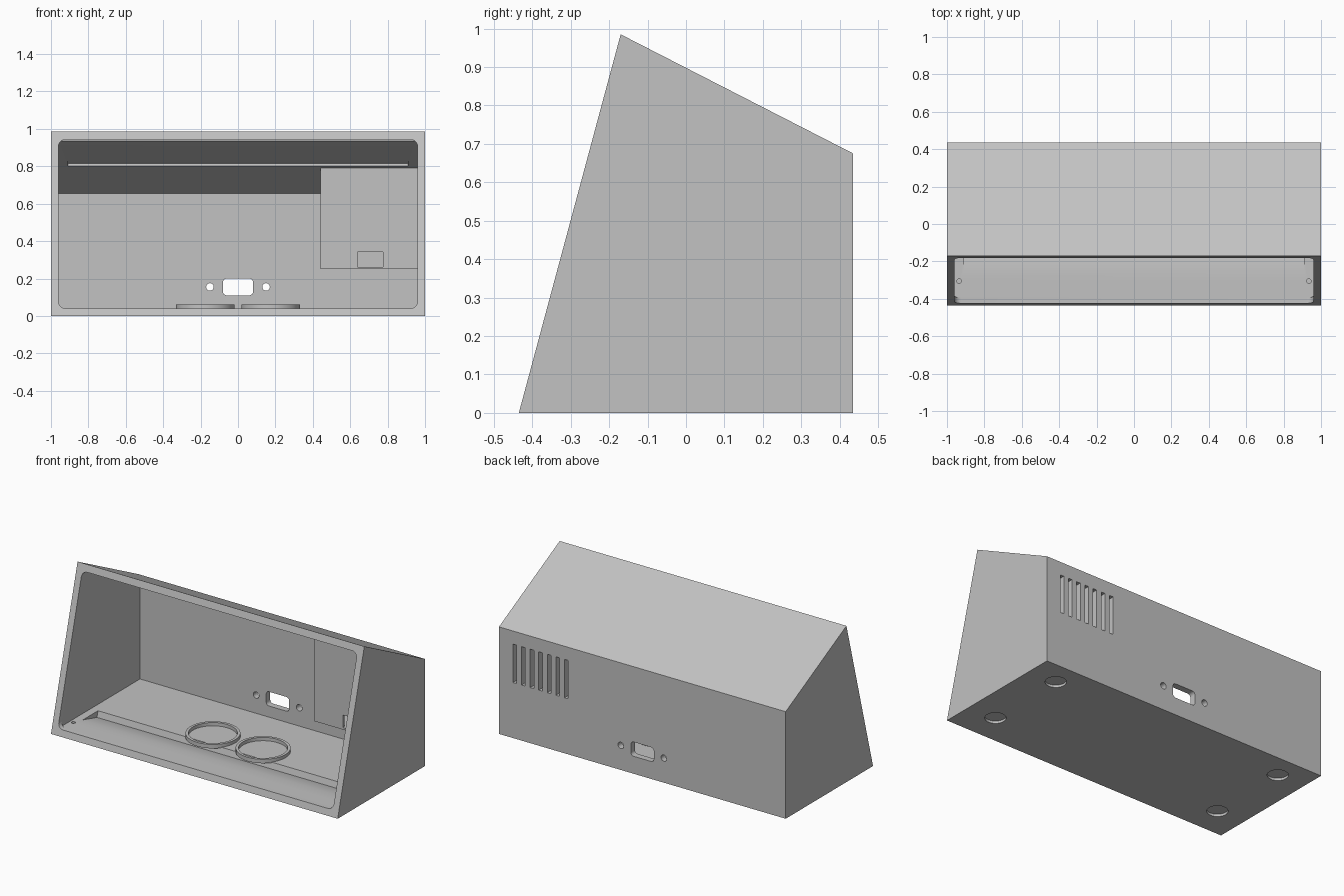
import bpy, bmesh, math
from mathutils import Matrix, Vector

cube = bpy.data.objects.get("Cube")
if cube:
    bpy.data.objects.remove(cube, do_unlink=True)

grey = bpy.data.materials.new("light_grey")
grey.use_nodes = True
GREY = (0.54, 0.54, 0.54, 1)
grey.diffuse_color = GREY
grey.node_tree.nodes["Principled BSDF"].inputs["Base Color"].default_value = GREY


def finish(name, bm):
    bmesh.ops.recalc_face_normals(bm, faces=bm.faces)
    mesh = bpy.data.meshes.new(name)
    bm.to_mesh(mesh)
    bm.free()
    mesh.materials.append(grey)
    obj = bpy.data.objects.new(name, mesh)
    bpy.context.collection.objects.link(obj)
    return obj


def loft(name, start, end):
    """Closed solid between two matching outlines."""
    bm = bmesh.new()
    a = [bm.verts.new(p) for p in start]
    b = [bm.verts.new(p) for p in end]
    bm.faces.new(a)
    bm.faces.new(b)
    for i in range(len(a)):
        j = (i + 1) % len(a)
        bm.faces.new((a[i], a[j], b[j], b[i]))
    return finish(name, bm)


def prism(name, profile, x0, x1):
    return loft(name, [(x0, y, z) for y, z in profile], [(x1, y, z) for y, z in profile])


def box(name, x0, x1, y0, y1, z0, z1):
    return prism(name, [(y0, z0), (y1, z0), (y1, z1), (y0, z1)], x0, x1)


def cylinder(name, radius, height, centre, along_y=False):
    bm = bmesh.new()
    turn = Matrix.Rotation(math.pi / 2 if along_y else 0, 4, "X")
    bmesh.ops.create_cone(bm, cap_ends=True, segments=48, radius1=radius, radius2=radius,
                          depth=height, matrix=Matrix.Translation(centre) @ turn)
    return finish(name, bm)


def rounded(x0, x1, z0, z1, r, steps=6):
    """Rounded rectangle outline in x and z."""
    corners = [(x1 - r, z1 - r), (x0 + r, z1 - r), (x0 + r, z0 + r), (x1 - r, z0 + r)]
    return [(cx + r * math.cos(t), cz + r * math.sin(t))
            for q, (cx, cz) in enumerate(corners)
            for t in ((q + s / steps) * math.pi / 2 for s in range(steps + 1))]


def cut(target, *cutters):
    for cutter in cutters:
        cutter.hide_render = True
        mod = target.modifiers.new("cut", "BOOLEAN")
        mod.operation, mod.solver, mod.object = "DIFFERENCE", "EXACT", cutter
        bpy.context.view_layer.objects.active = target
        bpy.ops.object.modifier_apply(modifier=mod.name)
        bpy.data.objects.remove(cutter, do_unlink=True)


def smooth(obj):
    bpy.ops.object.select_all(action="DESELECT")
    obj.select_set(True)
    bpy.context.view_layer.objects.active = obj
    bpy.ops.object.shade_smooth_by_angle(angle=math.radians(30))


LEAN = 0.265 / 0.985      # slant of the front face
PITCH = 0.31 / 0.605      # slope of the roof
WALL = 0.04


def front_y(z):
    return -0.435 + LEAN * z


def roof_z(y):
    return 0.675 + PITCH * (0.435 - y)


# Wedge-shaped case
case = prism("case", [(-0.435, 0), (0.435, 0), (0.435, 0.675), (-0.17, 0.985)], -1, 1)

# Inner cavity behind the front lip
back = 0.435 - WALL
top_y = -0.15
cavity = prism("cavity_cutter", [(front_y(WALL) + 0.03, WALL), (back, WALL),
               (back, roof_z(back) - WALL), (top_y, roof_z(top_y) - WALL)], -0.96, 0.96)

# Round-cornered front opening
outline = rounded(-0.9595, 0.9595, WALL + 0.0005, 0.942, 0.035)
opening = loft("opening_cutter", [(x, front_y(z) - 0.05, z) for x, z in outline],
               [(x, front_y(z) + 0.035, z) for x, z in outline])

# Leaning pocket for a panel: ramp in the floor, thin slit in the roof
up = Vector((math.sin(math.radians(15)), math.cos(math.radians(15))))
forward = Vector((-up.y, up.x)) * 0.2
low = Vector((-0.105, 0.002))
high = low + up * 0.842
pocket = prism("pocket_cutter", [low, high, high + forward, low + forward], -0.91, 0.91)
cut(case, cavity, opening, pocket)

# Socket hole and its two screw holes in the back
hole = rounded(-0.08, 0.08, 0.11, 0.2, 0.02)
cut(case, loft("socket_cutter", [(x, 0.3, z) for x, z in hole], [(x, 0.5, z) for x, z in hole]))
for side in (-1, 1):
    cut(case, cylinder("screw_cutter", 0.02, 0.2, (side * 0.15, 0.42, 0.155), True))
    # Small floor holes near the lip, and recesses for feet underneath
    cut(case, cylinder("pin_cutter", 0.012, 0.04, (side * 0.935, -0.305, 0.04)))
    for y in (-0.24, 0.285):
        cut(case, cylinder("foot_cutter", 0.06, 0.03, (side * 0.81, y, 0)))

# Vent slots in the back
for i in range(7):
    x = 0.71 + (i - 3) * 0.06
    cut(case, box("vent_cutter", x - 0.013, x + 0.013, 0.3, 0.5, 0.35, 0.592))
smooth(case)

# Hollow housing in front of the vents, with a small window
housing = prism("vent_housing", [(0.13, 0.25), (0.4, 0.25), (0.4, 0.665), (0.13, 0.803)], 0.44, 0.97)
cut(housing, box("housing_cutter", 0.452, 1.1, 0.145, 0.5, 0.26, 1),
    box("window_cutter", 0.64, 0.775, 0.1, 0.2, 0.2625, 0.342))

# Two raised rings on the floor
for side, label in ((-1, "right"), (1, "left")):
    ring = cylinder(label + "_floor_ring", 0.157, 0.025, (side * 0.175, 0, 0.0485))
    cut(ring, cylinder("ring_cutter", 0.14, 0.1, (side * 0.175, 0, 0.05)))
    smooth(ring)
